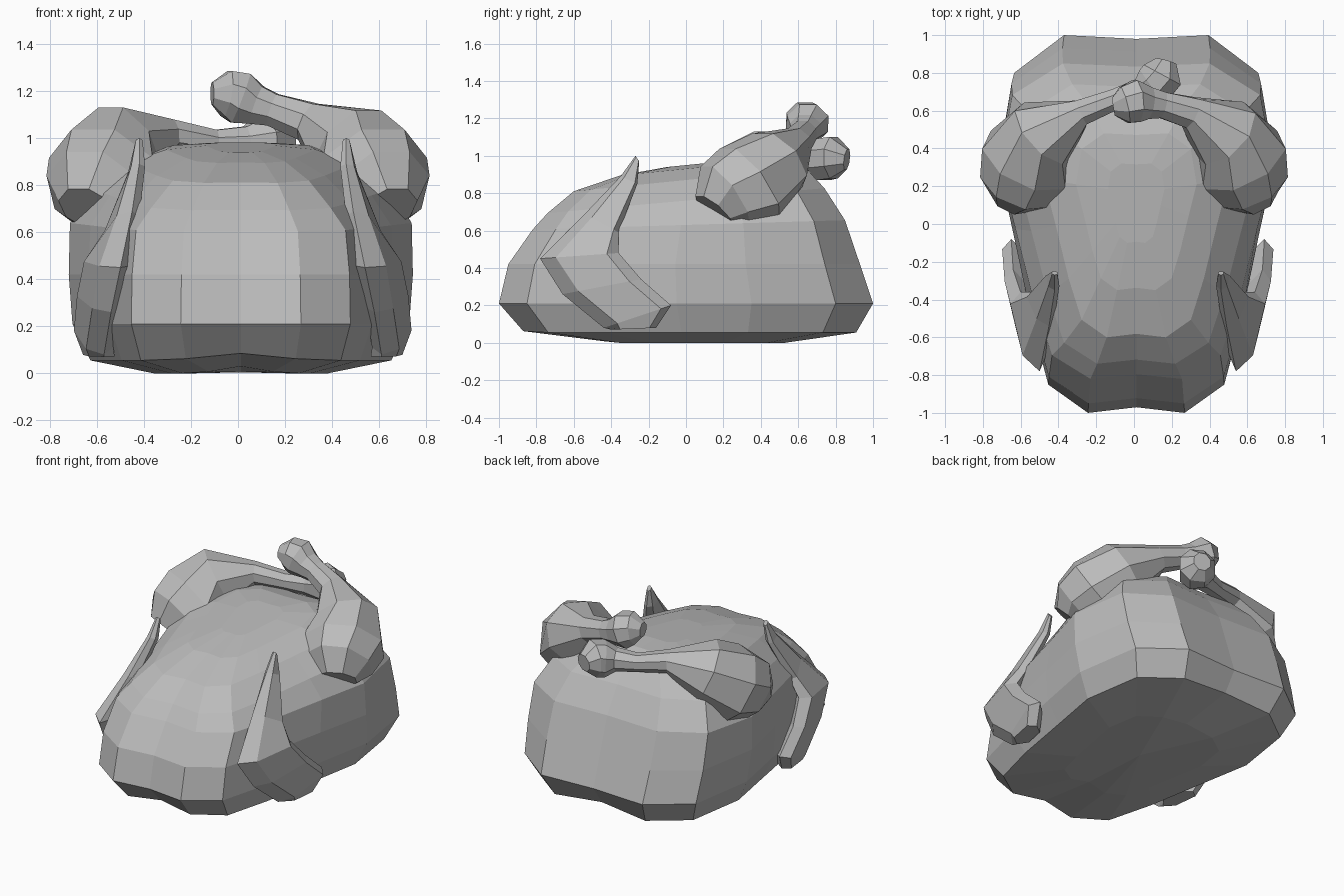
import bpy, bmesh
from math import cos, sin, pi
from mathutils import Vector

cube = bpy.data.objects.get("Cube")
if cube:
    bpy.data.objects.remove(cube)

skin = bpy.data.materials.new("plain grey")
skin.use_nodes = True
GREY = (0.5, 0.5, 0.5, 1)
skin.diffuse_color = GREY
skin.node_tree.nodes["Principled BSDF"].inputs["Base Color"].default_value = GREY


def loft(name, rings):
    """Skin a list of equal-sized closed rings and cap both ends."""
    bm = bmesh.new()
    rows = [[bm.verts.new(p) for p in ring] for ring in rings]
    n = len(rows[0])
    for a, b in zip(rows, rows[1:]):
        for i in range(n):
            j = (i + 1) % n
            bm.faces.new((a[i], a[j], b[j], b[i]))
    for row in (rows[0], rows[-1]):
        cap = bm.faces.new(row)
        bmesh.ops.poke(bm, faces=[cap])
    bmesh.ops.recalc_face_normals(bm, faces=bm.faces)
    mesh = bpy.data.meshes.new(name)
    bm.to_mesh(mesh)
    bm.free()
    mesh.materials.append(skin)
    obj = bpy.data.objects.new(name, mesh)
    bpy.context.collection.objects.link(obj)
    return obj


# Body: one half outline, mirrored and scaled at each level
half = [(0, -.97), (.38, -1), (.69, -.85), (.82, -.5), (.93, -.05),
        (1.03, .35), (.93, .8), (.55, 1), (0, .98)]
outline = half + [(-x, y) for x, y in half[-2:0:-1]]
# height, tilt, front y, back y, half width
levels = [(0, 0, -.43, .53, .36), (.055, 0, -.87, .91, .62), (.21, 0, -1, 1, .69),
          (.42, 0, -.95, .93, .7), (.63, .03, -.82, .85, .69),
          (.76, .09, -.74, .74, .6), (.87, .1, -.6, .64, .46),
          (.93, .1, -.35, .48, .3), (.95, .1, -.1, .32, .14)]
body = []
for z, tilt, front, back, width in levels:
    ring = []
    for u, v in outline:
        y = (front + back) / 2 + v * (back - front) / 2
        sag = .03 * max(0, 1 - 2 * abs(u)) if z < .1 else 0
        taper = 1 + .12 * min(v, .3) * z
        ring.append((.012 + u * width * taper, y, z + tilt * y + sag))
    body.append(ring)
loft("body", body)


# Legs: tapering eight-sided tubes swept along a path
def leg(name, path):
    pts = [Vector(p[:3]) for p in path]
    rings = []
    for i, p in enumerate(pts):
        along = (pts[min(i + 1, len(pts) - 1)] - pts[max(i - 1, 0)]).normalized()
        side = along.cross(Vector((0, 0, 1))).normalized()
        up = side.cross(along)
        r = path[i][3]
        rings.append([p + r * (cos(a) * side + sin(a) * up)
                      for a in (k * pi / 4 + pi / 8 for k in range(8))])
    loft(name, rings)


thigh = [(.64, .15, .7, .13), (.61, .21, .77, .22), (.56, .34, .83, .265),
         (.48, .48, .96, .205)]
leg("left_leg", thigh + [(.3, .59, 1.07, .09), (.15, .63, 1.12, .075),
                         (.08, .64, 1.14, .09), (.01, .65, 1.17, .12),
                         (-.05, .63, 1.19, .105), (-.11, .62, 1.19, .05)])
leg("right_leg", [(-x, y, z, r) for x, y, z, r in thigh] +
    [(-.28, .59, 1.01, .075), (-.1, .66, .98, .06), (.03, .7, .98, .075),
     (.1, .73, .98, .12), (.15, .79, .99, .12), (.17, .86, .98, .06)])

# Wings: folded blades given by front edge, back edge and half thickness
blade = [((.44, -.27, 1.0), (.44, -.25, .97), .014),
         ((.44, -.35, .89), (.46, -.26, .85), .03),
         ((.47, -.54, .69), (.55, -.36, .59), .05),
         ((.52, -.78, .45), (.62, -.36, .48), .07),
         ((.56, -.66, .26), (.66, -.24, .34), .06),
         ((.59, -.44, .08), (.67, -.08, .2), .06),
         ((.59, -.4, .07), (.63, -.16, .08), .055)]
section = [(0, 0), (.2, 1), (.85, 1), (1, 0), (.8, -1), (.25, -1)]
for name, sign in (("left_wing", 1), ("right_wing", -1)):
    rings = []
    for front, back, thick in blade:
        ring = []
        for t, s in section:
            q = Vector(front).lerp(Vector(back), t)
            ring.append((.02 + sign * (q.x + s * thick), q.y, q.z))
        rings.append(ring)
    loft(name, rings)
